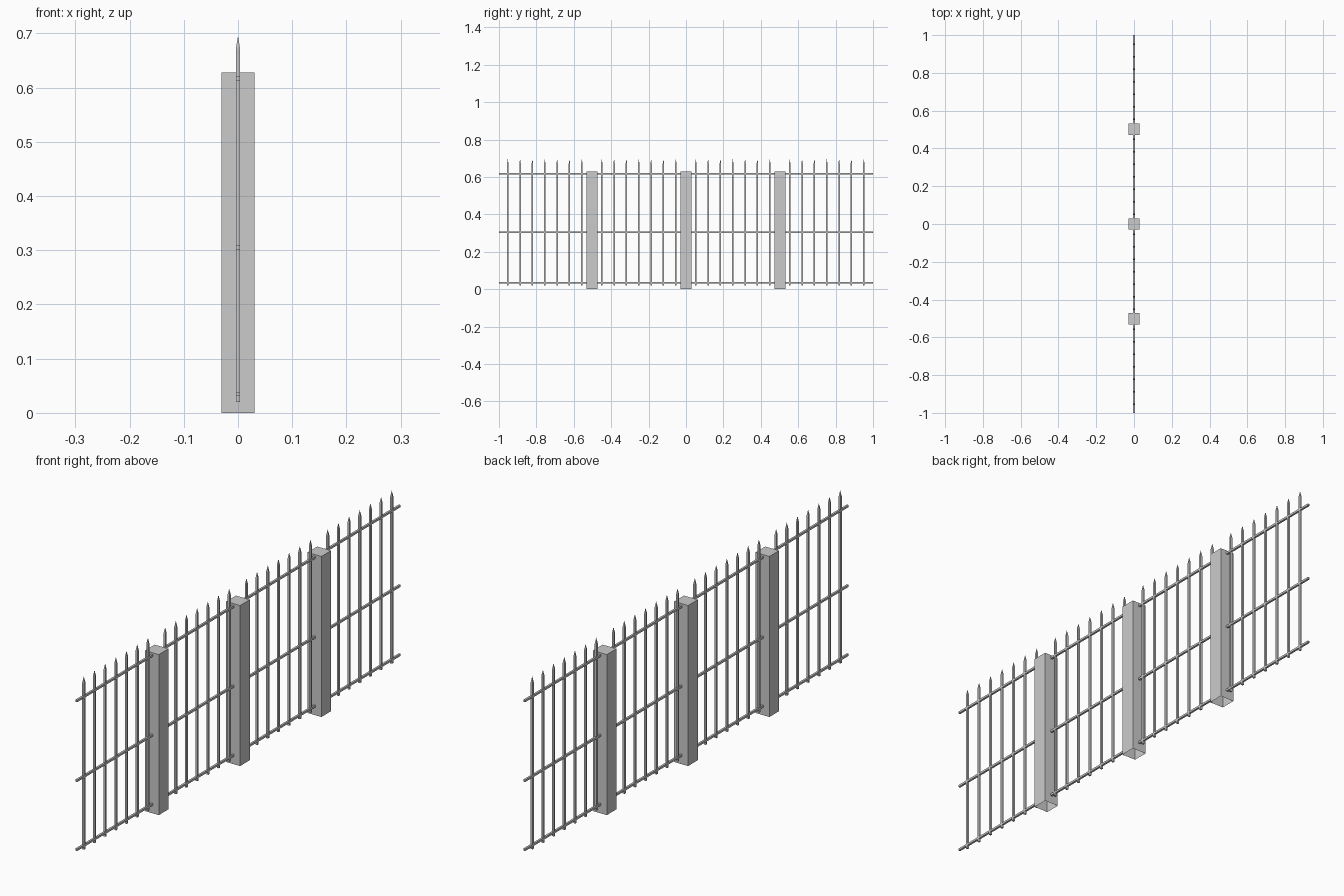
import bpy
import bmesh

if "Cube" in bpy.data.objects:
    bpy.data.objects.remove(bpy.data.objects["Cube"], do_unlink=True)

metal = bpy.data.materials.new("grey_metal")
metal.use_nodes = True
GREY = (0.6, 0.6, 0.6, 1)
metal.diffuse_color = GREY
metal.node_tree.nodes["Principled BSDF"].inputs["Base Color"].default_value = GREY

POST_HALF, POST_TOP = 0.03, 0.628
BAR_HALF = 0.004
BAY = 0.5025


def box(bm, x, y, z):
    """Add a box spanning the given (low, high) ranges and return its faces."""
    verts = bmesh.ops.create_cube(bm, size=1)["verts"]
    for v in verts:
        v.co = [r[0] if c < 0 else r[1] for c, r in zip(v.co, (x, y, z))]
    return {f for v in verts for f in v.link_faces}


def finish(bm, name):
    bm.normal_update()
    mesh = bpy.data.meshes.new(name)
    bm.to_mesh(mesh)
    bm.free()
    mesh.materials.append(metal)
    obj = bpy.data.objects.new(name, mesh)
    bpy.context.collection.objects.link(obj)


# Square posts, hollow and open underneath
for name, y in (("front_post", -BAY), ("middle_post", 0), ("back_post", BAY)):
    bm = bmesh.new()
    faces = box(bm, (-POST_HALF, POST_HALF), (y - POST_HALF, y + POST_HALF), (0, POST_TOP))
    floor = [f for f in faces if f.calc_center_median().z < 0.01]
    bmesh.ops.delete(bm, geom=floor, context="FACES_ONLY")
    finish(bm, name)

# Horizontal rails, one piece per bay, ending just inside the posts
for name, z in (("bottom_rail", 0.035), ("middle_rail", 0.305), ("top_rail", 0.617)):
    bm = bmesh.new()
    for low, high in ((-1, -BAY - 0.025), (-BAY + 0.025, -0.025),
                      (0.025, BAY - 0.025), (BAY + 0.025, 1)):
        box(bm, (-BAR_HALF, BAR_HALF), (low, high), (z - BAR_HALF, z + BAR_HALF))
    finish(bm, name)

# Pointed pickets, seven to a bay
bm = bmesh.new()
for bay in range(4):
    for i in range(7):
        y = -0.953 + bay * BAY + i * 0.066
        faces = box(bm, (-BAR_HALF, BAR_HALF), (y - BAR_HALF, y + BAR_HALF), (0.02, 0.672))
        cap = max(faces, key=lambda f: f.calc_center_median().z)
        tip = bmesh.ops.poke(bm, faces=[cap])["verts"][0]
        tip.co.z = 0.695
finish(bm, "pickets")
